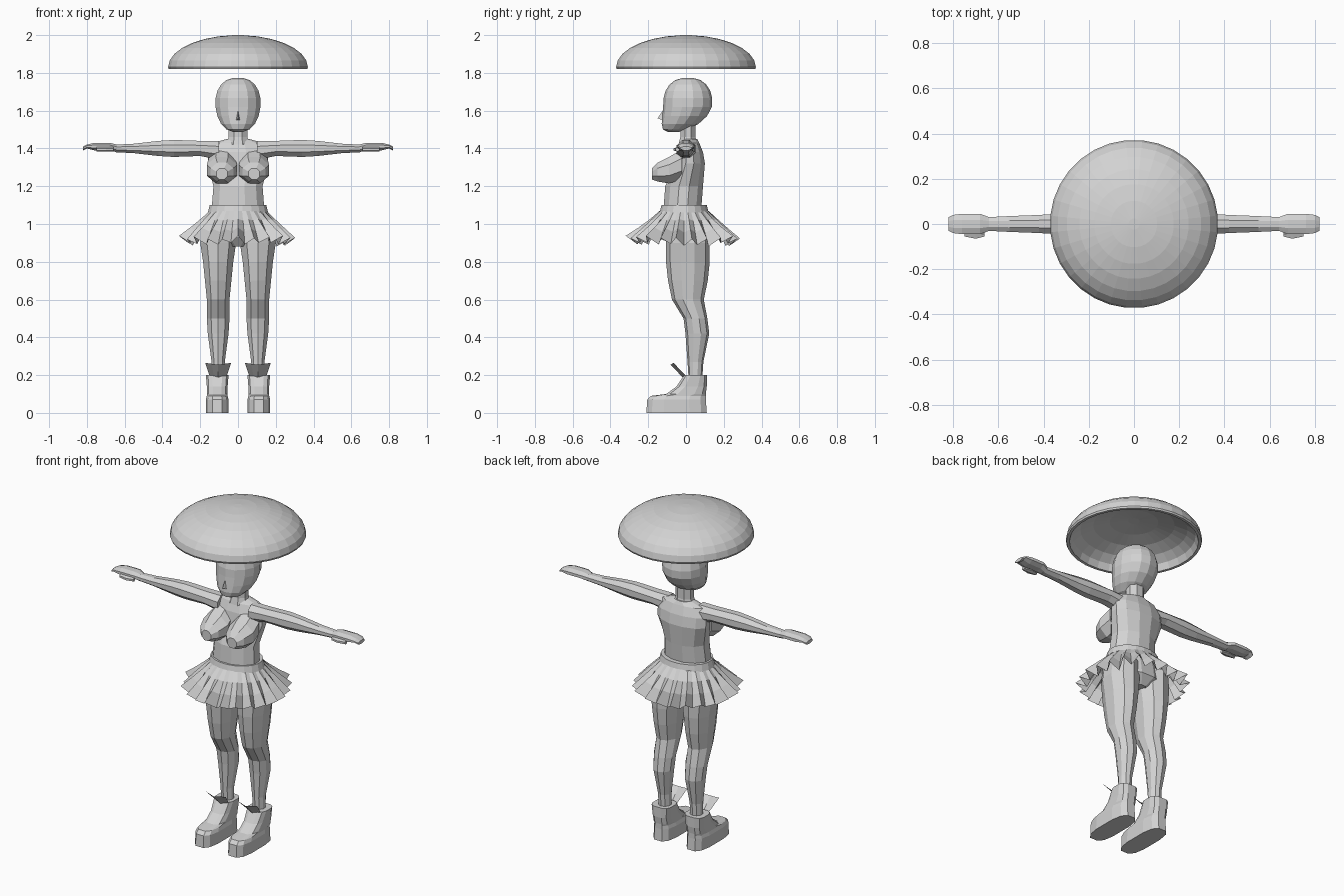
import bpy
import bmesh
import random
from math import sin, cos, pi, copysign

random.seed(4)
default_cube = bpy.data.objects.get("Cube")
if default_cube:
    bpy.data.objects.remove(default_cube, do_unlink=True)

grey = bpy.data.materials.new("light_grey")
grey.use_nodes = True
grey.diffuse_color = (.65, .65, .65, 1)
shader = grey.node_tree.nodes["Principled BSDF"]
shader.inputs["Base Color"].default_value = grey.diffuse_color


def finish(name, bm, solid=True):
    """Turn a bmesh into a named grey object."""
    if solid:
        bmesh.ops.recalc_face_normals(bm, faces=bm.faces[:])
    mesh = bpy.data.meshes.new(name)
    bm.to_mesh(mesh)
    bm.free()
    mesh.materials.append(grey)
    bpy.context.collection.objects.link(bpy.data.objects.new(name, mesh))


def bridge(bm, rows, closed=True):
    """Join neighbouring rows of vertices with quads."""
    count = len(rows[0])
    for lower, upper in zip(rows, rows[1:]):
        for i in range(count if closed else count - 1):
            j = (i + 1) % count
            bm.faces.new((lower[i], lower[j], upper[j], upper[i]))


def place(axis, along, u, v, side):
    """Map a section point to space, with the section stacked along an axis."""
    if axis == "x":
        return (side * along, u, v)
    if axis == "y":
        return (side * u, along, v)
    return (side * u, v, along)


def loft(name, axis, stations, centre=(0, 0), segments=10, roundness=1, side=1):
    """Each station is (position, sideways shift, half width, half depth)."""
    bm = bmesh.new()
    fit = cos(pi / segments) ** roundness
    rows = []
    for along, shift, width, depth in stations:
        row = []
        for i in range(segments):
            angle = 2 * pi * (i + .5) / segments
            across = copysign(abs(cos(angle)) ** roundness, cos(angle)) / fit
            deep = copysign(abs(sin(angle)) ** roundness, sin(angle)) / fit
            u = centre[0] + width * across
            v = centre[1] + shift + depth * deep
            row.append(bm.verts.new(place(axis, along, u, v, side)))
        rows.append(row)
    bridge(bm, rows)
    bm.faces.new(rows[0])
    bm.faces.new(rows[-1])
    finish(name, bm)


def dome(base, radius, height, steps):
    """Stations of a half ellipsoid, from the rim up to the crown."""
    stations = []
    for step in range(steps):
        angle = pi / 2 * step / (steps - .7)
        spread = radius * cos(angle)
        stations.append((base + height * sin(angle), 0, spread, spread))
    return stations


# Floating domed hat with a hollow underside
inside = dome(base=1.82, radius=.35, height=.13, steps=6)
outside = dome(base=1.83, radius=.37, height=.17, steps=8)
rim = (1.82, 0, .366, .366)
loft("hat", "z", inside[::-1] + [rim] + outside, segments=32)

# Head: an egg whose lower half leans forward to the chin
head = []
levels = 10
for level in range(levels):
    angle = pi * ((level + .4) / (levels - .2) - .5)
    height = sin(angle)
    fullness = cos(angle) ** .8
    lean = -.08 * height ** 2 if height < 0 else 0
    reach = .16 if height < 0 else .13
    head.append((1.645 + reach * height, .01 + lean,
                 .12 * fullness, .127 * fullness))
loft("head", "z", head, segments=14)
loft("neck", "z", [(1.42, 0, .06, .05), (1.46, 0, .05, .04), (1.54, 0, .05, .04)],
     centre=(0, .01), segments=8)

# Nose wedge
bm = bmesh.new()
bridge_top = bm.verts.new((0, -.11, 1.62))
tip = bm.verts.new((0, -.15, 1.56))
left, right = [bm.verts.new((x, -.1, 1.54)) for x in (.02, -.02)]
for corners in ((bridge_top, left, tip), (bridge_top, tip, right),
                (left, right, tip), (bridge_top, right, left)):
    bm.faces.new(corners)
finish("nose", bm)

# Torso, pelvis and waistband
loft("torso", "z", [
    (1.07, -.02, .14, .1), (1.2, -.01, .13, .1), (1.32, .02, .16, .08),
    (1.38, .02, .16, .07), (1.43, .02, .13, .05), (1.45, .02, .06, .04)],
    segments=12)
loft("pelvis", "z", [
    (.88, .01, .05, .07), (.93, .01, .16, .11), (1, 0, .16, .11),
    (1.08, -.01, .14, .1)], segments=12)
loft("waistband", "z", [(1.06, 0, .16, .13), (1.1, 0, .15, .12)],
     centre=(0, -.01), segments=20)

# Pleated flared skirt, an open sheet
bm = bmesh.new()
pleats = 22
jitter = [random.uniform(-.012, .012) for edge in range(2 * pleats)]
rows = []
levels = 4
for level in range(levels):
    drop = level / (levels - 1)
    row = []
    for edge, offset in enumerate(jitter):
        angle = pi * edge / pleats
        fold = (.027 if edge % 2 else -.027) * drop ** 1.5
        sway = offset * drop ** 2
        radius = .15 + .13 * drop + fold + sway
        depth = radius * (.86 + .12 * drop)
        height = 1.07 - .16 * drop ** 1.1 + .7 * fold + sway
        row.append(bm.verts.new((radius * cos(angle),
                                 depth * sin(angle) - .01, height)))
    rows.append(row)
bridge(bm, rows[::-1])
finish("skirt", bm, solid=False)

for label, side in (("left", 1), ("right", -1)):
    # Bust
    loft(label + "_bust", "y", [
        (-.02, .03, .07, .08), (-.09, 0, .08, .07),
        (-.15, -.01, .06, .05), (-.18, -.02, .03, .03)],
        centre=(.085, 1.285), segments=8, side=side)

    # Arm, hand and thumb
    shoulder_line = (0, 1.4)
    loft(label + "_arm", "x", [
        (.1, -.01, .05, .05), (.2, 0, .05, .04), (.34, 0, .045, .045),
        (.42, 0, .04, .04), (.55, 0, .035, .025), (.65, 0, .03, .02)],
        centre=shoulder_line, segments=8, side=side)
    loft(label + "_hand", "x", [
        (.64, 0, .03, .02), (.68, .01, .045, .02), (.76, .01, .045, .02),
        (.8, .01, .04, .01), (.82, 0, .03, .01)],
        centre=shoulder_line, segments=8, side=side)
    loft(label + "_thumb", "x", [
        (.66, 0, .01, .01), (.7, 0, .02, .01), (.75, 0, .01, .01)],
        centre=(-.045, 1.395), segments=6, side=side)

    # Leg
    stance = .105
    loft(label + "_leg", "z", [
        (.19, .05, .035, .035), (.27, .05, .035, .04), (.42, .06, .055, .06),
        (.5, .05, .06, .06), (.6, .01, .06, .08), (.7, .01, .07, .1),
        (.8, .01, .08, .11), (.9, .01, .095, .11), (1, .01, .08, .11)],
        centre=(stance, 0), side=side)

    # Platform boot
    loft(label + "_boot", "z", [
        (0, -.05, .06, .16), (.07, -.05, .06, .155), (.09, -.04, .055, .145),
        (.1, 0, .055, .105), (.14, .03, .055, .08), (.2, .05, .06, .06)],
        centre=(stance + .005, 0), segments=12, roundness=.65, side=side)

    # Upturned flap at the front of the boot top
    bm = bmesh.new()
    rows = []
    for step in range(3):
        row = []
        for spread in (-1, -.5, 0, .5, 1):
            bow = 1 - abs(spread)
            half_width = .045 + .012 * step
            row.append(bm.verts.new((side * stance + half_width * spread,
                                     -.033 * step - .015 * bow,
                                     .195 + .035 * step - .01 * bow)))
        rows.append(row)
    bridge(bm, rows, closed=False)
    finish(label + "_boot_flap", bm, solid=False)
